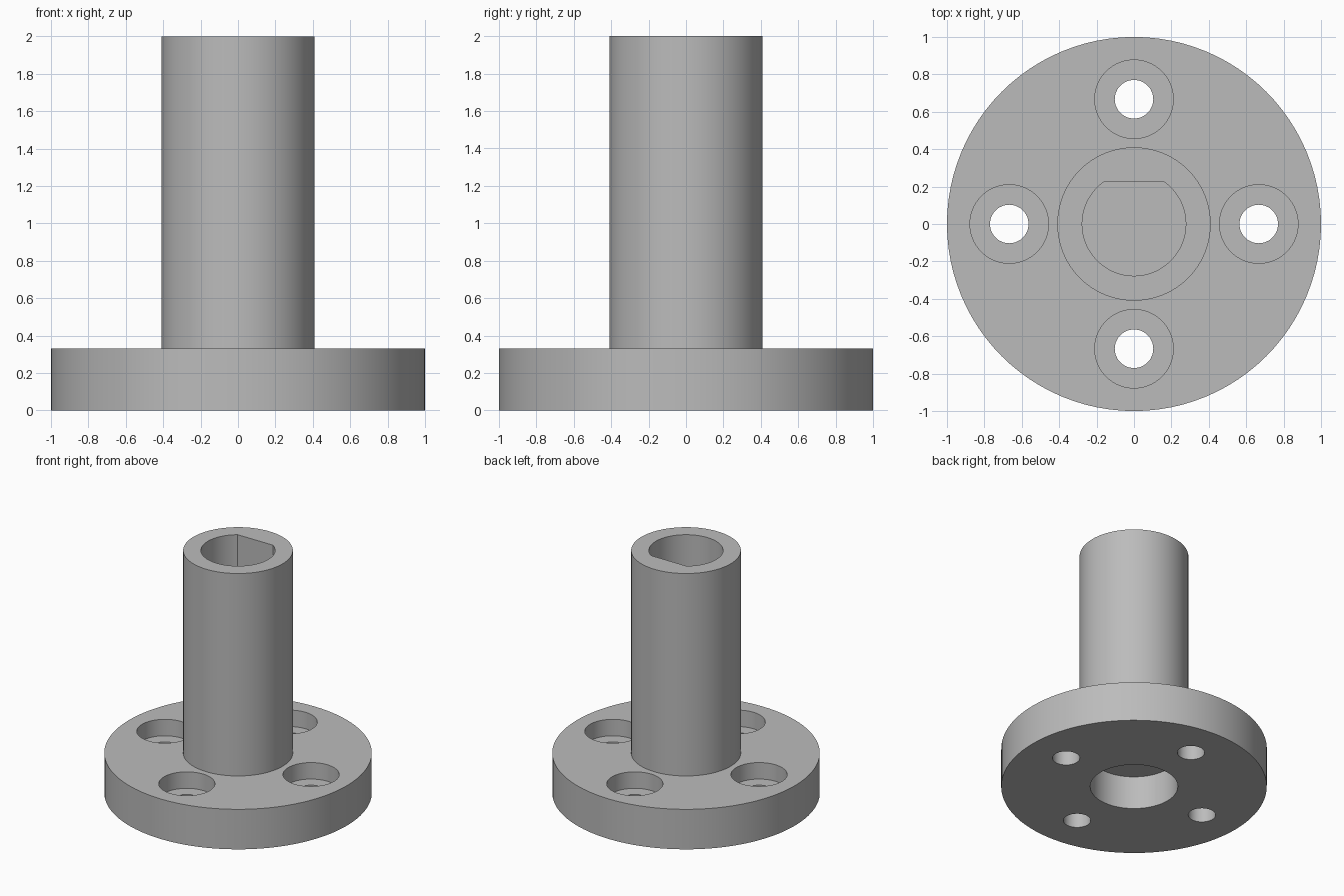
import bpy, bmesh
from math import cos, sin, pi, radians, asin

cube = bpy.data.objects.get("Cube")
if cube:
    bpy.data.objects.remove(cube, do_unlink=True)

FLANGE_TOP = 0.33
TOP = 2.0
BOLT_CIRCLE = 0.667

grey = bpy.data.materials.new("plain grey")
grey.use_nodes = True
colour = (0.5, 0.5, 0.5, 1)
grey.diffuse_color = colour
grey.node_tree.nodes["Principled BSDF"].inputs["Base Color"].default_value = colour


def prism(name, outline, z0, z1):
    """Extrude a closed xy outline from z0 to z1."""
    bm = bmesh.new()
    face = bm.faces.new([bm.verts.new((x, y, z0)) for x, y in outline])
    top = bmesh.ops.extrude_face_region(bm, geom=[face])["geom"]
    verts = [v for v in top if isinstance(v, bmesh.types.BMVert)]
    bmesh.ops.translate(bm, verts=verts, vec=(0, 0, z1 - z0))
    bmesh.ops.recalc_face_normals(bm, faces=bm.faces)
    mesh = bpy.data.meshes.new(name)
    bm.to_mesh(mesh)
    bm.free()
    mesh.materials.append(grey)
    obj = bpy.data.objects.new(name, mesh)
    bpy.context.collection.objects.link(obj)
    return obj


def circle(r, cx=0, cy=0, n=96):
    return [(cx + r * cos(2 * pi * i / n), cy + r * sin(2 * pi * i / n))
            for i in range(n)]


def d_shape(r, flat, n=90):
    """Circle cut off by a flat at y = flat."""
    a = asin(flat / r)
    start, sweep = pi - a, pi + 2 * a
    return [(r * cos(start + sweep * i / n), r * sin(start + sweep * i / n))
            for i in range(n + 1)]


def finish(obj, cutters):
    """Cut the holes, then smooth the round walls."""
    bpy.ops.object.select_all(action="DESELECT")
    bpy.context.view_layer.objects.active = obj
    obj.select_set(True)
    for cutter in cutters:
        cutter.hide_render = True
        mod = obj.modifiers.new("hole", "BOOLEAN")
        mod.operation = "DIFFERENCE"
        mod.solver = "EXACT"
        mod.object = cutter
        bpy.ops.object.modifier_apply(modifier=mod.name)
        bpy.data.objects.remove(cutter, do_unlink=True)
    bpy.ops.object.shade_smooth_by_angle(angle=radians(30))


# Round flange with a blind recess underneath and four counterbored bolt holes
flange = prism("flange", circle(1.0), 0, FLANGE_TOP)
cutters = [prism("recess_cutter", circle(0.33), -0.1, 0.275)]
for i in range(4):
    x, y = BOLT_CIRCLE * cos(i * pi / 2), BOLT_CIRCLE * sin(i * pi / 2)
    cutters.append(prism("bolt_cutter", circle(0.103, x, y, 48), -0.1, 0.5))
    cutters.append(prism("counterbore_cutter", circle(0.21, x, y, 64),
                         FLANGE_TOP - 0.136, 0.5))
finish(flange, cutters)

# Tall sleeve with a D-shaped shaft socket
sleeve = prism("shaft_sleeve", circle(0.41), FLANGE_TOP, TOP)
finish(sleeve, [prism("socket_cutter", d_shape(0.277, 0.225), FLANGE_TOP - 0.1, TOP + 0.1)])
